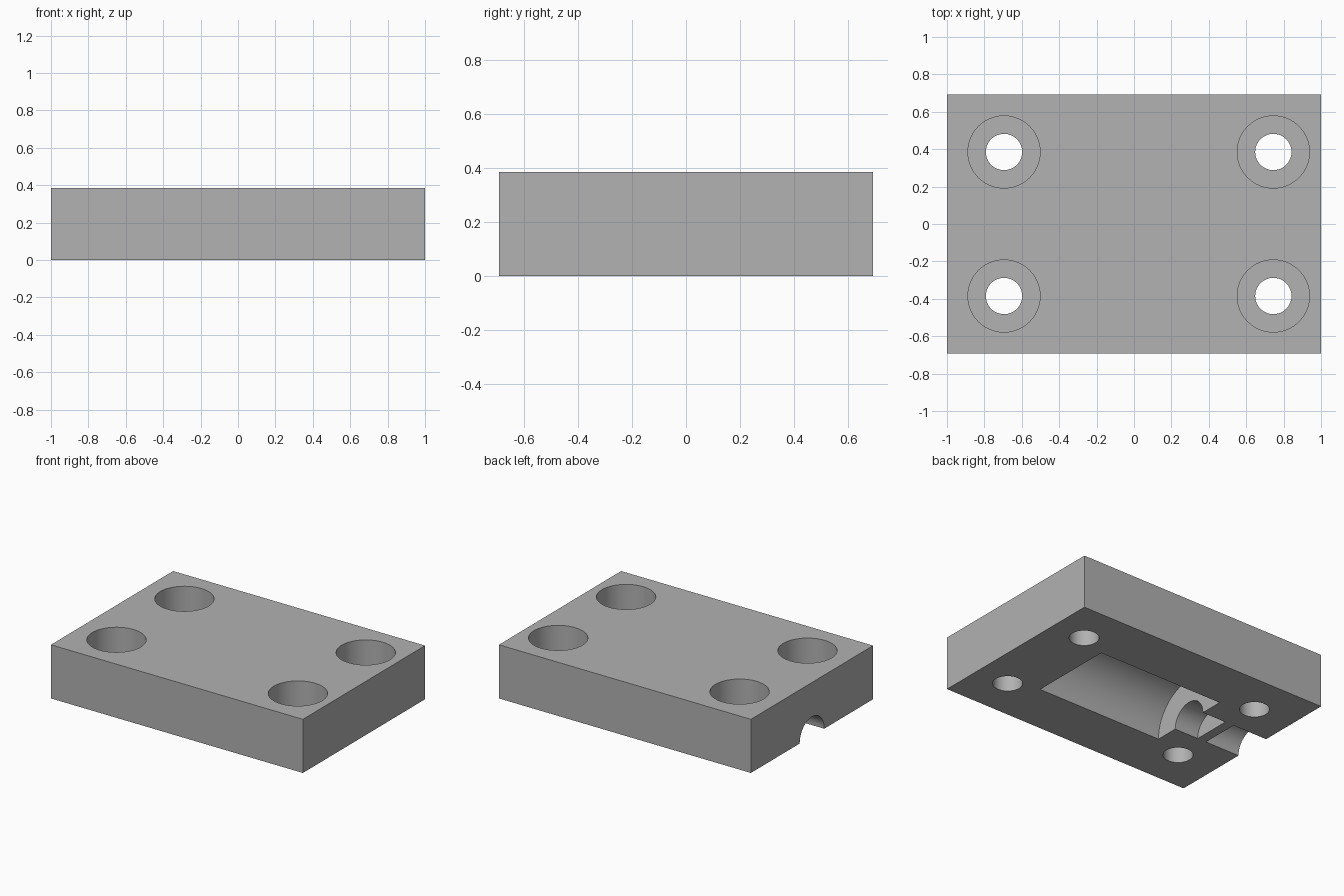
import bpy
import math

cube = bpy.data.objects.get("Cube")
if cube:
    bpy.data.objects.remove(cube, do_unlink=True)

LENGTH, WIDTH, HEIGHT = 2.0, 1.385, 0.385
BORE_DEPTH = 0.21

# Single grey finish
grey = bpy.data.materials.new("plain grey")
grey.use_nodes = True
colour = (0.445, 0.445, 0.445, 1)
grey.diffuse_color = colour
grey.node_tree.nodes["Principled BSDF"].inputs["Base Color"].default_value = colour

# Solid block
bpy.ops.mesh.primitive_cube_add(size=1, location=(0, 0, HEIGHT / 2))
block = bpy.context.object
block.name = "housing_block"
block.scale = (LENGTH, WIDTH, HEIGHT)
bpy.ops.object.transform_apply(location=True, rotation=False, scale=True)
block.data.materials.append(grey)


def cut_cylinder(name, radius, depth, location, along_x=False):
    """Subtract one cylinder from the block."""
    bpy.ops.mesh.primitive_cylinder_add(
        vertices=64, radius=radius, depth=depth, location=location,
        rotation=(0, math.pi / 2 if along_x else 0, 0))
    cutter = bpy.context.object
    cutter.name = name
    cutter.hide_render = True
    cutter.data.materials.append(grey)
    cut = block.modifiers.new(name, 'BOOLEAN')
    cut.operation = 'DIFFERENCE'
    cut.solver = 'EXACT'
    cut.object = cutter
    bpy.context.view_layer.objects.active = block
    bpy.ops.object.modifier_apply(modifier=cut.name)
    bpy.data.objects.remove(cutter, do_unlink=True)


# Counterbored screw holes
for x in (-0.695, 0.745):
    for y in (-0.385, 0.385):
        cut_cylinder("screw_hole", 0.097, 1, (x, y, HEIGHT / 2))
        cut_cylinder("screw_head_bore", 0.193, BORE_DEPTH * 2, (x, y, HEIGHT))

# Half-round pocket and channels in the underside, with a thin wall between channels
for name, radius, start, end in (("main_pocket", 0.308, -0.465, 0.535),
                                 ("inner_channel", 0.139, -0.655, -0.4),
                                 ("outlet_channel", 0.139, -1.1, -0.725)):
    cut_cylinder(name, radius, end - start, ((start + end) / 2, 0, 0), along_x=True)

# Smooth bores with crisp edges
bpy.ops.object.select_all(action='DESELECT')
block.select_set(True)
bpy.context.view_layer.objects.active = block
bpy.ops.object.shade_smooth_by_angle(angle=math.radians(30))
